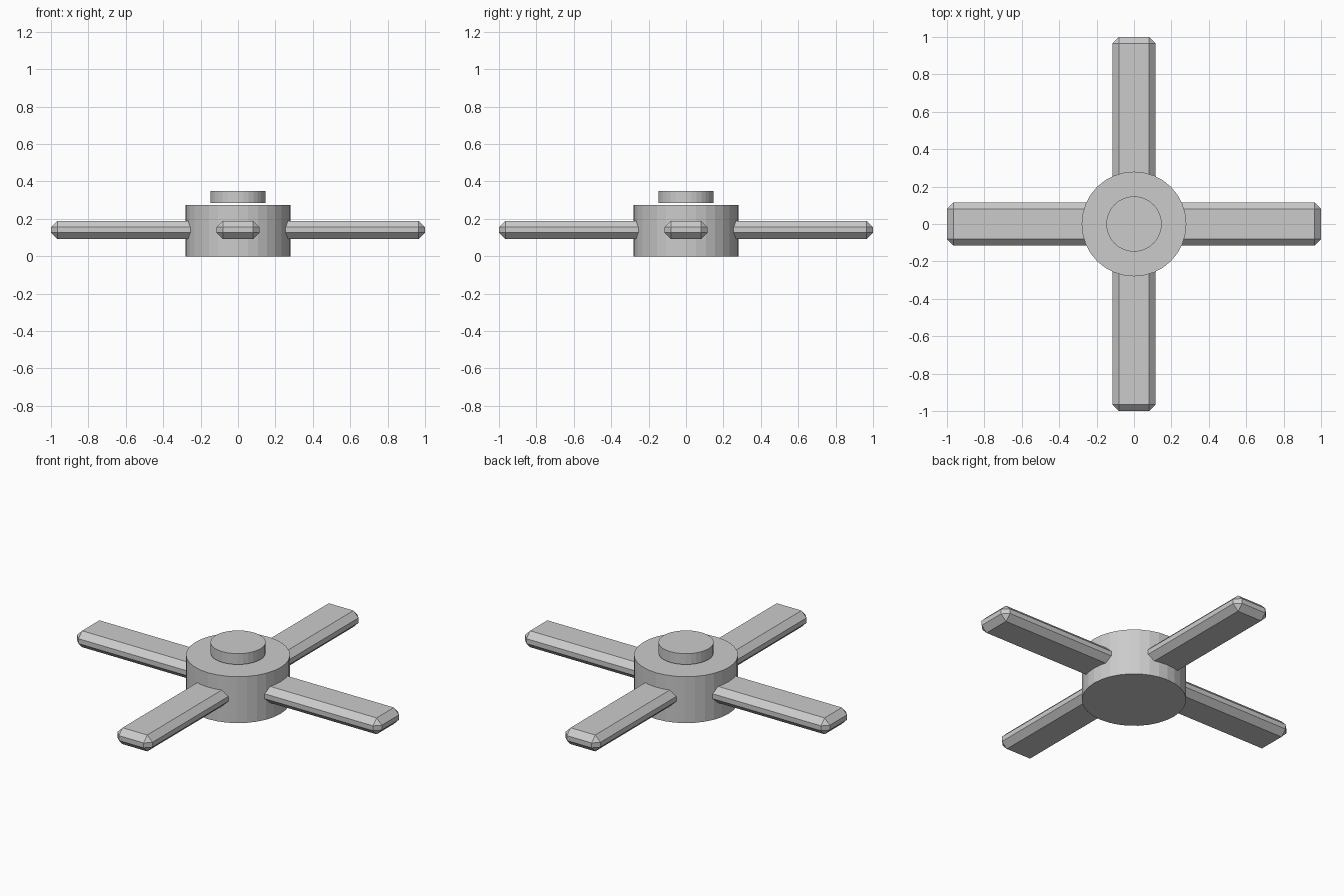
import bpy
import math

if "Cube" in bpy.data.objects:
    bpy.data.objects.remove(bpy.data.objects["Cube"], do_unlink=True)

# Single plain grey
grey = bpy.data.materials.new("plain_grey")
grey.use_nodes = True
color = (0.6, 0.6, 0.6, 1)
grey.diffuse_color = color
grey.node_tree.nodes["Principled BSDF"].inputs["Base Color"].default_value = color


def drum(name, radius, bottom, top):
    bpy.ops.mesh.primitive_cylinder_add(
        vertices=32, radius=radius, depth=top - bottom,
        location=(0, 0, (bottom + top) / 2))
    obj = bpy.context.object
    obj.name = name
    obj.data.materials.append(grey)


def blade(name, angle):
    # Chamfered bar whose inner end is buried in the hub
    inner, outer = 0.15, 1.0
    mid = (inner + outer) / 2
    bpy.ops.mesh.primitive_cube_add(
        size=1, location=(mid * math.cos(angle), mid * math.sin(angle), 0.141),
        rotation=(0, 0, angle))
    obj = bpy.context.object
    obj.name = name
    obj.scale = (outer - inner, 0.23, 0.097)
    bpy.ops.object.transform_apply(location=False, rotation=False, scale=True)
    obj.data.materials.append(grey)
    bevel = obj.modifiers.new("chamfer", "BEVEL")
    bevel.width = 0.034
    bevel.segments = 1


# Hub and the raised cap hovering just above it
drum("hub", 0.28, 0, 0.275)
drum("cap", 0.148, 0.286, 0.35)

# Four blades in a cross
for i, side in enumerate(("left", "back", "right", "front")):
    blade(side + "_blade", i * math.pi / 2)
